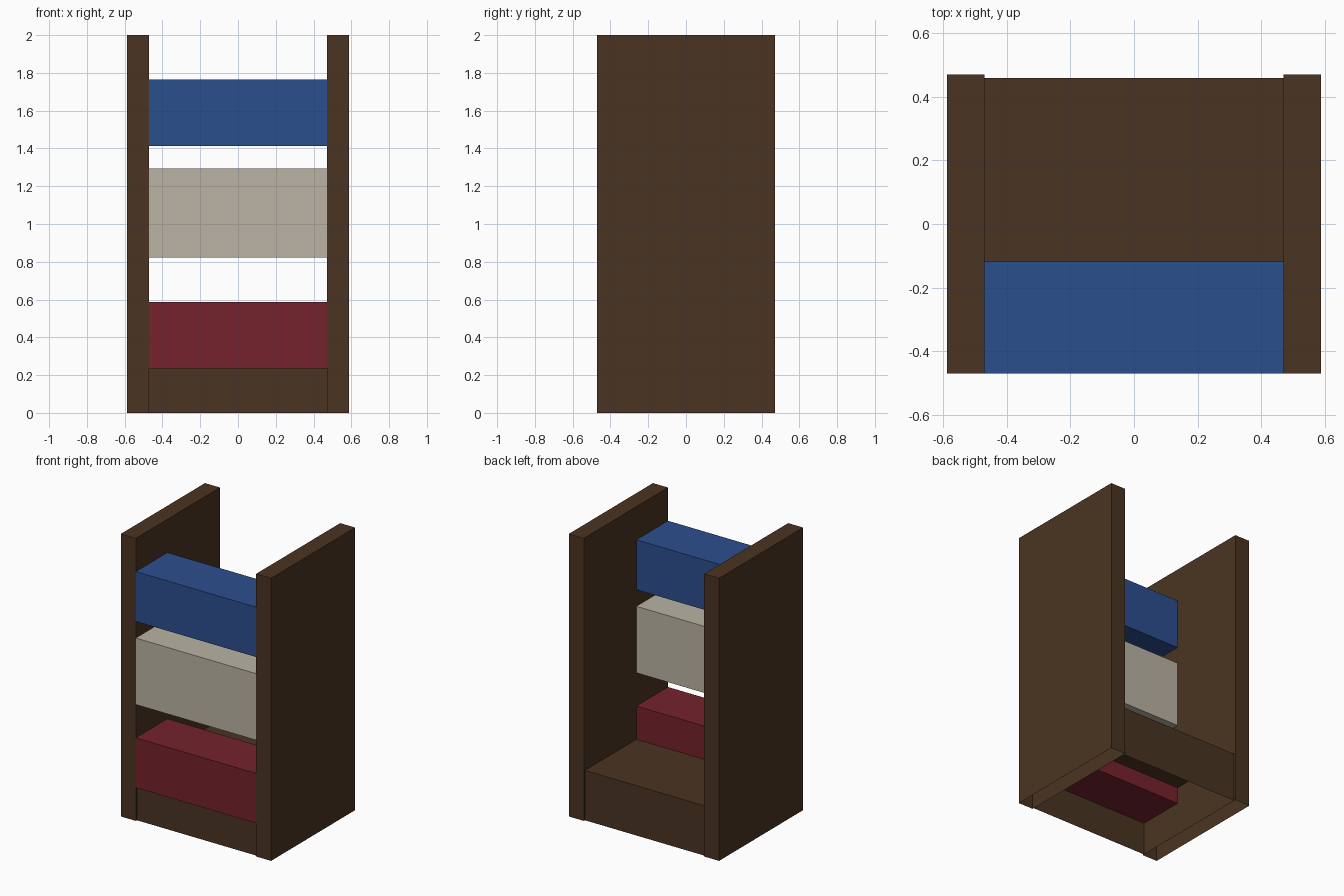
import bpy, bmesh

if "Cube" in bpy.data.objects:
    bpy.data.objects.remove(bpy.data.objects["Cube"])

U = 2 / 17  # module: one panel thickness


def material(name, rgb):
    lin = [((c / 255 + 0.055) / 1.055) ** 2.4 for c in rgb]
    m = bpy.data.materials.new(name)
    m.diffuse_color = (*lin, 1)
    m.use_nodes = True
    m.node_tree.nodes["Principled BSDF"].inputs["Base Color"].default_value = m.diffuse_color
    return m


brown = material("dark brown wood", (74, 52, 34))
blue = material("blue", (43, 78, 141))
cream = material("cream", (186, 179, 164))
red = material("dark red", (117, 34, 44))


def box(name, x, y, z, mat, open_bottom=False):
    """Box from (min, max) ranges given in modules."""
    bm = bmesh.new()
    bmesh.ops.create_cube(bm, size=1)
    for v in bm.verts:
        v.co = [r[0 if c < 0 else 1] * U for c, r in zip(v.co, (x, y, z))]
    bm.normal_update()
    if open_bottom:
        down = [f for f in bm.faces if f.normal.z < -0.9]
        bmesh.ops.delete(bm, geom=down, context='FACES_ONLY')
    me = bpy.data.meshes.new(name)
    bm.to_mesh(me)
    bm.free()
    me.materials.append(mat)
    ob = bpy.data.objects.new(name, me)
    bpy.context.collection.objects.link(ob)
    return ob


# Side panels, hollow underneath
box("left_panel", (-5, -4), (-4, 4), (0, 17), brown, True)
box("right_panel", (4, 5), (-4, 4), (0, 17), brown, True)

# Slightly recessed plinth, hollow underneath
box("base", (-4, 4), (-3.9, 3.9), (0, 3), brown, True)

# Three coloured blocks between the panels at the front
box("lower_block", (-4, 4), (-4, -1), (2, 5), red)
box("middle_block", (-4, 4), (-4, -1), (7, 11), cream)
box("upper_block", (-4, 4), (-4, -1), (12, 15), blue)
